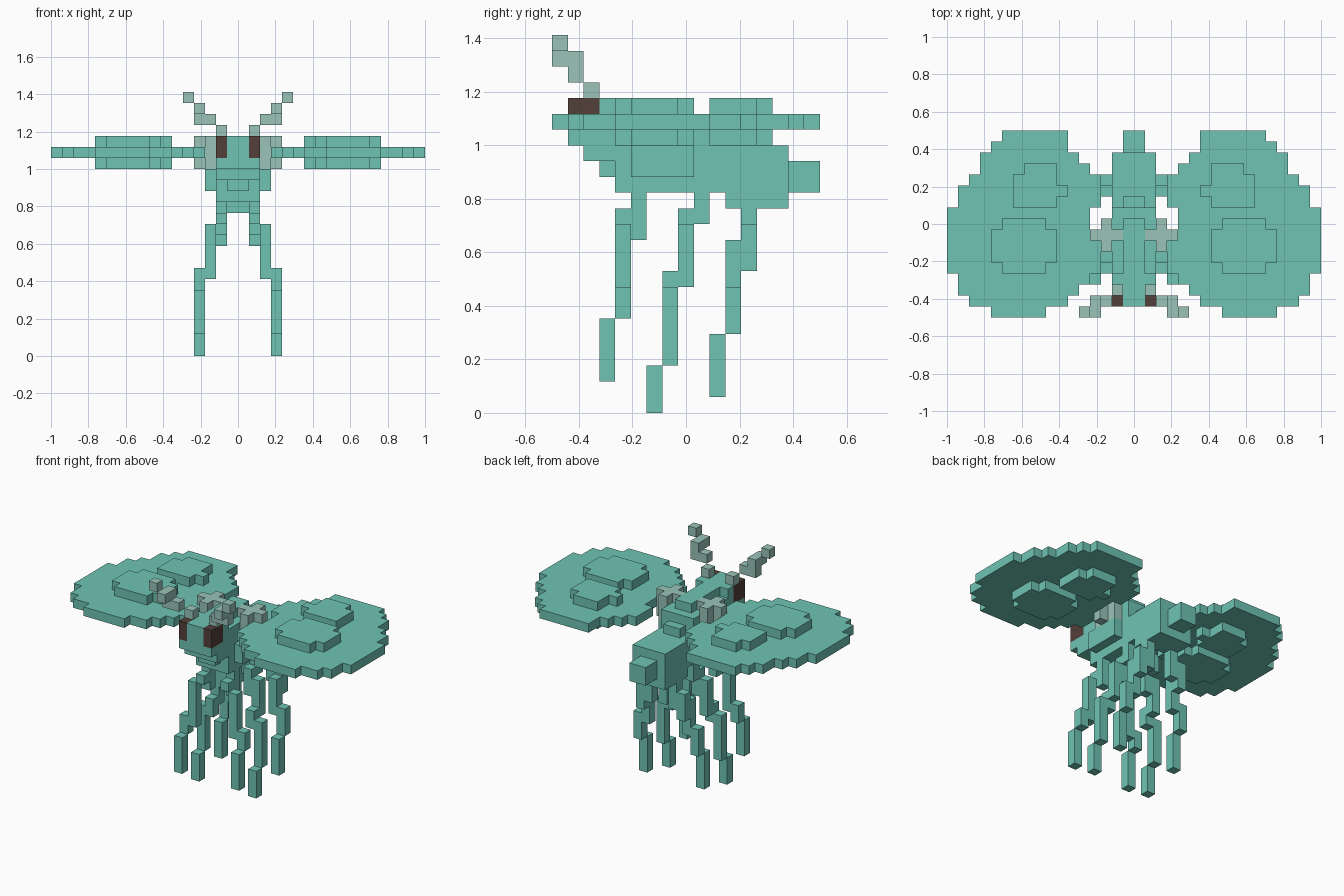
import bpy
import bmesh
from mathutils import Vector

UNIT = 1 / 17          # edge length of one block
HALF_DEPTH = 8.5       # blocks from the front edge to the middle

default_cube = bpy.data.objects.get("Cube")
if default_cube:
    bpy.data.objects.remove(default_cube, do_unlink=True)


def make_material(name, rgb):
    material = bpy.data.materials.new(name)
    material.use_nodes = True
    colour = (*rgb, 1.0)
    material.diffuse_color = colour
    material.node_tree.nodes["Principled BSDF"].inputs["Base Color"].default_value = colour
    return material


teal = make_material("teal", (0.156, 0.552, 0.456))
pale_sage = make_material("pale sage", (0.32, 0.55, 0.48))
dark_brown = make_material("dark brown", (0.086, 0.05, 0.043))

# Outward directions with the two axes spanning each block face
SIDES = [(axis, sign) for axis in range(3) for sign in (-1, 1)]


def box(x, y, z):
    """All blocks inside three (start, end) ranges."""
    return {(i, j, k) for i in range(*x) for j in range(*y) for k in range(*z)}


def middle(half_width, y, z):
    return box((-half_width, half_width), y, z)


def flip(blocks):
    return {(-i - 1, j, k) for i, j, k in blocks}


def build(name, blocks, material):
    """Skin a set of blocks with outer faces only, then merge flat areas."""
    bm = bmesh.new()
    corners = {}

    def vertex(point):
        if point not in corners:
            x, y, z = point
            corners[point] = bm.verts.new(Vector((x, y - HALF_DEPTH, z)) * UNIT)
        return corners[point]

    for block in blocks:
        for axis, sign in SIDES:
            neighbour = list(block)
            neighbour[axis] += sign
            if tuple(neighbour) in blocks:
                continue
            u, v = (axis + 1) % 3, (axis + 2) % 3
            loop = []
            for du, dv in ((0, 0), (1, 0), (1, 1), (0, 1)):
                p = list(block)
                p[axis] += sign > 0
                p[u] += du
                p[v] += dv
                loop.append(vertex(tuple(p)))
            bm.faces.new(loop if sign > 0 else loop[::-1])
    bmesh.ops.dissolve_limit(bm, angle_limit=0.01, verts=bm.verts, edges=bm.edges)
    mesh = bpy.data.meshes.new(name)
    bm.to_mesh(mesh)
    bm.free()
    mesh.materials.append(material)
    obj = bpy.data.objects.new(name, mesh)
    bpy.context.collection.objects.link(obj)
    return obj


def build_pair(name, blocks, material):
    build("left_" + name, blocks, material)
    build("right_" + name, flip(blocks), material)


def rows(spans, first_row, z):
    """Stack (inner, outer) spans from the front row backwards."""
    blocks = set()
    for step, span in enumerate(spans):
        row = first_row + step
        blocks |= box(span, (row, row + 1), z)
    return blocks


# Wings: a thin rounded disc with two spots standing proud above and below
wing_spans = [(8, 13), (6, 15), (5, 16), (4, 16), (3, 17), (3, 17), (3, 17),
              (4, 17), (4, 17), (4, 17), (3, 16), (3, 16), (3, 15),
              (4, 14), (5, 14), (6, 13), (6, 12)]
front_spot = [(8, 12), (7, 13), (7, 13), (7, 13), (8, 12)]
back_spot = [(7, 11), (6, 11), (7, 11), (7, 10)]
wing = rows(wing_spans, 0, (18, 19))
wing |= rows(front_spot, 4, (17, 20)) | rows(back_spot, 10, (17, 20))
build_pair("wing", wing, teal)

# Eyes
eye = box((1, 2), (1, 3), (18, 20))
build_pair("eye", eye, dark_brown)

# Head with a stepped chin
head = middle(2, (1, 4), (17, 20)) | middle(2, (2, 4), (16, 17))
head |= middle(1, (3, 5), (15, 16))
build("head", head - eye - flip(eye), teal)

# Shoulder tufts where the wings meet the body
tuft = box((1, 4), (7, 8), (17, 20)) | box((2, 3), (6, 9), (17, 20))
build_pair("shoulder_tuft", tuft, pale_sage)

# Thorax with side bulges and a raised ridge
thorax = middle(2, (4, 10), (14, 19)) | middle(3, (5, 9), (15, 17))
thorax |= middle(1, (4, 9), (19, 20)) | middle(1, (10, 11), (17, 18))
build("thorax", thorax - tuft - flip(tuft), teal)

# Abdomen and tail
abdomen = middle(2, (10, 15), (14, 17)) | middle(2, (12, 15), (13, 14))
build("abdomen", abdomen, teal)
build("tail", middle(1, (15, 17), (14, 16)), teal)

# Antennae climbing forwards and outwards
antenna = box((1, 2), (2, 3), (20, 21)) | box((2, 4), (1, 2), (21, 22))
antenna |= box((3, 4), (0, 2), (22, 23)) | box((4, 5), (0, 1), (23, 24))
build_pair("antenna", antenna, pale_sage)

# Legs: (column, row, bottom, top) for each segment, hip to foot
legs = {
    "front_leg": [(1, 5, 11, 14), (1, 4, 12, 13), (2, 4, 7, 12),
                  (3, 4, 6, 8), (3, 3, 2, 6)],
    "middle_leg": [(1, 9, 12, 14), (1, 8, 10, 13), (2, 8, 8, 12),
                   (2, 7, 7, 9), (3, 7, 3, 8), (3, 6, 0, 3)],
    "back_leg": [(1, 12, 10, 14), (1, 11, 13, 14), (2, 12, 9, 12),
                 (2, 11, 7, 11), (3, 11, 5, 8), (3, 10, 1, 5)],
}
for leg_name, segments in legs.items():
    leg = set()
    for column, row, bottom, top in segments:
        leg |= box((column, column + 1), (row, row + 1), (bottom, top))
    build_pair(leg_name, leg, teal)
